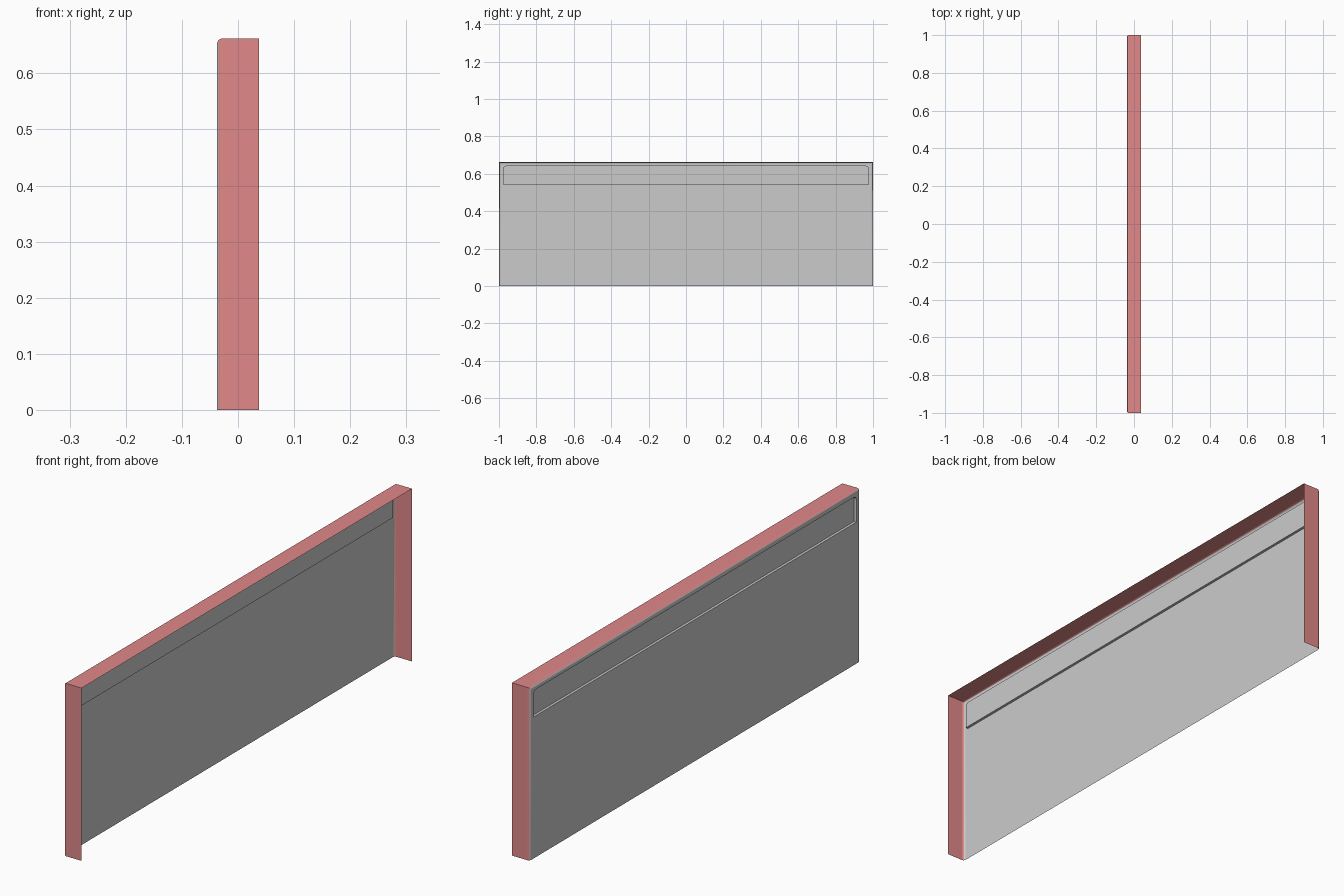
import bpy, bmesh, math

if "Cube" in bpy.data.objects:
    bpy.data.objects.remove(bpy.data.objects["Cube"])

W, H, X, R = 1.0, 0.662, 0.0375, 0.01      # half length, height, half depth, edge radius


def arc(a0, a1, n=4):
    """Points (x, inset) on the rounded outer edge."""
    pts = []
    for i in range(n + 1):
        a = math.radians(a0 + (a1 - a0) * i / n)
        pts.append((-X + R - R * math.sin(a), R - R * math.cos(a)))
    return pts


def sweep(bm, profile, flat_first):
    """Carry a profile round the two ends and the top; returns the last row."""
    rows = []
    for x, d in profile:
        path = [(-W + d, 0), (-W + d, H - d), (W - d, H - d), (W - d, 0)]
        rows.append([bm.verts.new((x, y, z)) for y, z in path])
    for i, (a, b) in enumerate(zip(rows, rows[1:])):
        for k in range(3):
            f = bm.faces.new((a[k], a[k + 1], b[k + 1], b[k]))
            f.smooth = not (flat_first and i == 0)
    return rows[-1]


def finish(bm, name, mat=None):
    """Face the shell outwards and make the object."""
    bmesh.ops.recalc_face_normals(bm, faces=bm.faces)
    big = max(bm.faces, key=lambda f: f.calc_area())
    c = big.calc_center_median()
    out = -big.normal.x if abs(big.normal.x) > 0.9 else big.normal.z * c.z + big.normal.y * c.y
    if out < 0:
        bmesh.ops.reverse_faces(bm, faces=bm.faces)
    for e in bm.edges:
        if len(e.link_faces) == 2 and e.calc_face_angle() > math.radians(40):
            e.smooth = False
    me = bpy.data.meshes.new(name)
    bm.to_mesh(me)
    bm.free()
    if mat:
        me.materials.append(mat)
    ob = bpy.data.objects.new(name, me)
    bpy.context.collection.objects.link(ob)
    return ob


red = bpy.data.materials.new("red")
red.diffuse_color = (0.75, 0.25, 0.25, 1)
red.use_nodes = True
red.node_tree.nodes["Principled BSDF"].inputs["Base Color"].default_value = red.diffuse_color

# Red rim: end walls and top, up to the middle of the rounded edge
bm = bmesh.new()
sweep(bm, [(X, 0)] + arc(0, 45), True)
finish(bm, "rim", red)

# Grey panel: rest of the rounded edge, face with a shallow recessed strip
bm = bmesh.new()
outer = sweep(bm, arc(45, 90), False)
y1, z0, z1, r, depth = 0.978, 0.542, 0.643, 0.016, 0.01
half = [(y1, z0)]
for i in range(5):
    a = math.radians(90 * i / 4)
    half.append((y1 - r + r * math.cos(a), z1 - r + r * math.sin(a)))
outline = half + [(-y, z) for y, z in reversed(half)]
lip = [bm.verts.new((-X, y, z)) for y, z in outline]
floor = [bm.verts.new((-X + depth, y, z)) for y, z in outline]
n = len(lip)
edges = []
for loop in (outer, lip):
    for i, v in enumerate(loop):
        w = loop[(i + 1) % len(loop)]
        edges.append(bm.edges.get((v, w)) or bm.edges.new((v, w)))
bmesh.ops.triangle_fill(bm, edges=edges, use_beauty=True, normal=(-1, 0, 0))
for i in range(n):
    j = (i + 1) % n
    bm.faces.new((lip[i], lip[j], floor[j], floor[i]))
bm.faces.new(floor)
finish(bm, "panel")
